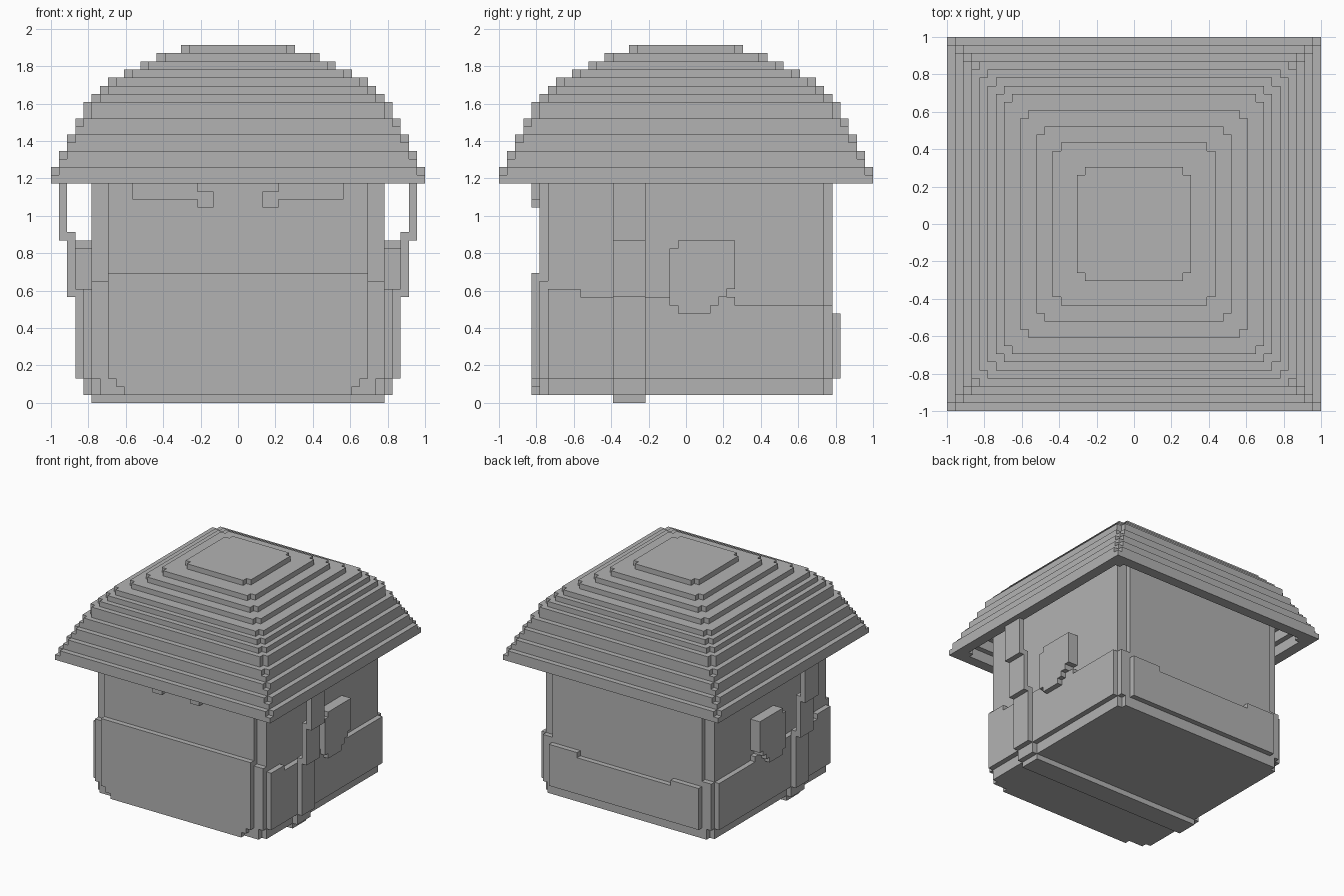
import bpy, bmesh

U = 1 / 23  # one block

if "Cube" in bpy.data.objects:
    bpy.data.objects.remove(bpy.data.objects["Cube"])

grey = bpy.data.materials.new("plain_grey")
grey.use_nodes = True
grey.diffuse_color = (0.45, 0.45, 0.45, 1)
grey.node_tree.nodes["Principled BSDF"].inputs["Base Color"].default_value = grey.diffuse_color


def finish(name, bm):
    bmesh.ops.scale(bm, vec=(U, U, U), verts=bm.verts)
    bmesh.ops.recalc_face_normals(bm, faces=bm.faces)
    mesh = bpy.data.meshes.new(name)
    bm.to_mesh(mesh)
    bm.free()
    mesh.materials.append(grey)
    obj = bpy.data.objects.new(name, mesh)
    bpy.context.collection.objects.link(obj)
    return obj


def prism(name, outline, axis, lo, hi):
    """Extrude a 2D outline along x, y or z between lo and hi."""
    bm = bmesh.new()
    place = {"x": lambda a, b: (lo, a, b),
             "y": lambda a, b: (a, lo, b),
             "z": lambda a, b: (a, b, lo)}[axis]
    face = bm.faces.new([bm.verts.new(place(a, b)) for a, b in outline])
    out = bmesh.ops.extrude_face_region(bm, geom=[face])
    step = [hi - lo if axis == k else 0 for k in "xyz"]
    bmesh.ops.translate(bm, vec=step, verts=[v for v in out["geom"] if isinstance(v, bmesh.types.BMVert)])
    return finish(name, bm)


def rect(a0, a1, b0, b1):
    return [(a0, b0), (a1, b0), (a1, b1), (a0, b1)]


def notched(r, nx, ny):
    """Square outline with a rectangular bite out of every corner."""
    q = [(r, r - ny), (r - nx, r - ny), (r - nx, r)]
    top = q + [(-a, b) for a, b in reversed(q)]
    return top + [(-a, -b) for a, b in top]


def mirrored(name, outline, axis, lo, hi):
    """Build a part on the left and its mirror image on the right."""
    prism("left_" + name, outline, axis, lo, hi)
    if axis == "x":
        prism("right_" + name, outline, axis, -hi, -lo)
    else:
        prism("right_" + name, [(-a, b) for a, b in outline], axis, lo, hi)


def ring(name, outer, inner, z0, z1):
    """Square tier with its corners bitten and its middle left open."""
    bm = bmesh.new()
    rows = []
    for z in (z0, z1):
        for r, n in ((outer, 1), (inner, 1)):
            rows.append([bm.verts.new((a, b, z)) for a, b in notched(r, n, n)])
    low_out, low_in, top_out, top_in = rows
    for a, b in ((low_out, low_in), (top_out, top_in), (low_out, top_out), (low_in, top_in)):
        for i in range(len(a)):
            j = (i + 1) % len(a)
            bm.faces.new((a[i], a[j], b[j], b[i]))
    finish(name, bm)


# Head: notched corners, filled out by columns lower down
prism("chin", notched(18, 1, 1), "z", 1, 3)
prism("head", notched(18, 2, 1), "z", 3, 35)
mirrored("front_corner", rect(16, 18, -18, -17), "z", 3, 15)
mirrored("back_corner", rect(16, 18, 17, 18), "z", 3, 12)

# Beard panels
half = [(14, 1), (14, 2), (15, 2), (15, 3), (16, 3), (16, 16)]
prism("front_beard", half + [(-a, b) for a, b in reversed(half)], "y", -19, -18)
mirrored("side_beard", [(-17, 3), (17, 3), (17, 12), (6, 12), (6, 13),
                        (-13, 13), (-13, 14), (-17, 14)], "x", 18, 19)
half = [(16, 3), (16, 11), (10, 11), (10, 10)]
prism("back_beard", half + [(-a, b) for a, b in reversed(half)], "y", 18, 19)

# Eyebrows
mirrored("eyebrow", [(13, 25), (5, 25), (5, 24), (3, 24), (3, 26),
                     (5, 26), (5, 27), (13, 27)], "y", -19, -18)

# Ears
mirrored("ear", [(-1, 11), (3, 11), (3, 12), (4, 12), (4, 13), (5, 13), (5, 14), (6, 14),
                 (6, 20), (-1, 20), (-1, 19), (-2, 19), (-2, 12), (-1, 12)], "x", 18, 20)

# Strap from the hat down under the chin
mirrored("strap", [(18, 1), (19, 1), (19, 3), (20, 3), (20, 13), (21, 13), (21, 20), (22, 20),
                   (22, 28), (21, 28), (21, 21), (20, 21), (20, 14), (19, 14), (19, 3), (18, 3)],
         "y", -9, -5)
prism("chin_strap", rect(-18, 18, -9, -5), "z", 0, 1)

# Hat: stepped hollow tiers, the lower ones with square corners under bitten ones
tiers = [(23, 29), (22, 31), (21, 33), (20, 35), (19, 37), (18, 38), (17, 39),
         (16, 40), (14, 41), (12, 42), (10, 43)]
bottom = 27
for i, (r, top) in enumerate(tiers):
    following = tiers[i + 1][0] if i + 1 < len(tiers) else 7
    ring(f"hat_tier_{i + 1}", r, following - 1, bottom, top)
    if i < 4:
        for sx in (-1, 1):
            for sy in (-1, 1):
                xs, ys = sorted((sx * (r - 1), sx * r)), sorted((sy * (r - 1), sy * r))
                prism("hat_corner", rect(*xs, *ys), "z", bottom, bottom + 1)
    bottom = top
prism("hat_crown", notched(7, 1, 1), "z", 43, 44)
